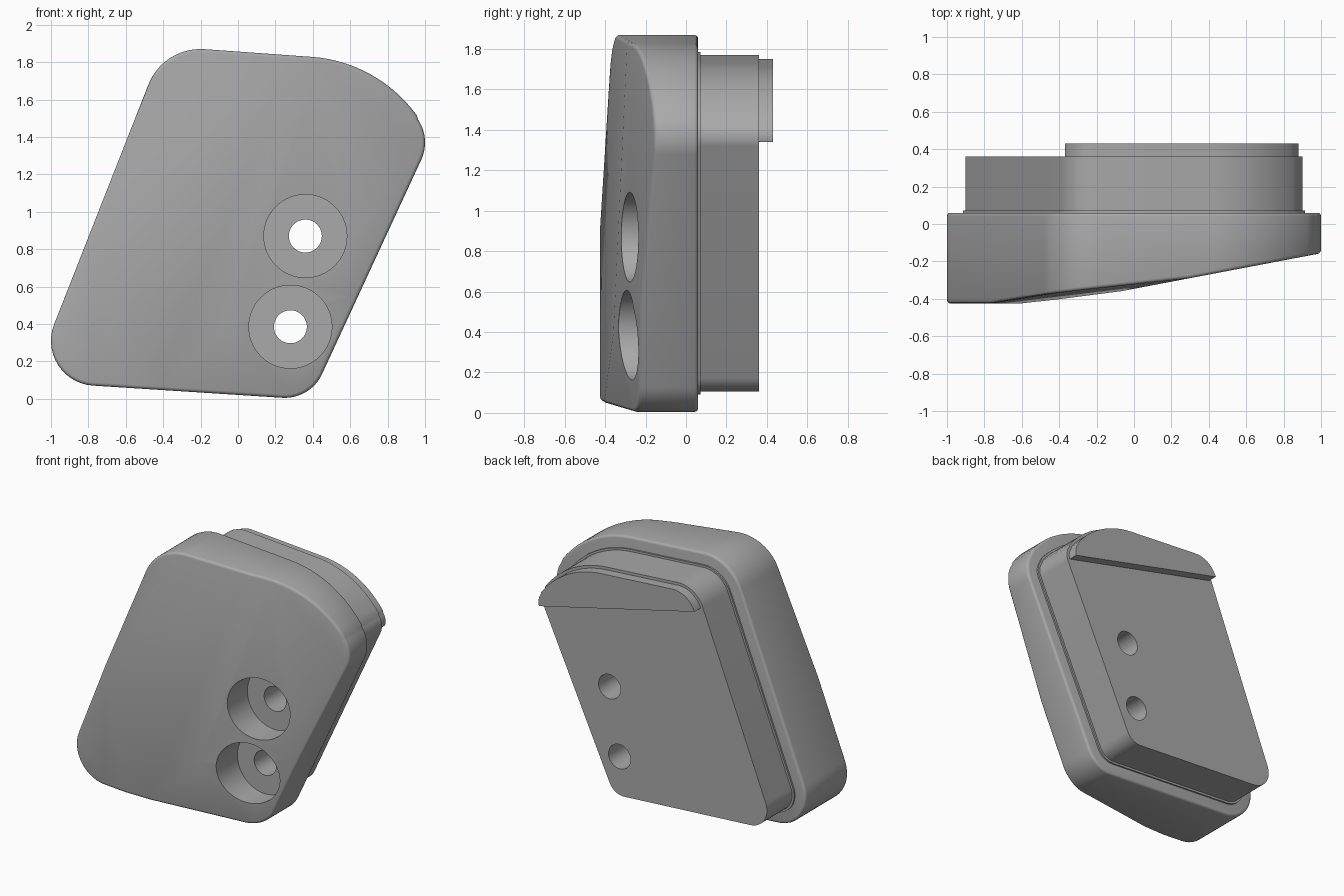
import bpy, bmesh
from math import cos, sin, radians, pi
from mathutils import Vector

cube = bpy.data.objects.get("Cube")
if cube:
    bpy.data.objects.remove(cube)

grey = bpy.data.materials.new("plain_grey")
grey.use_nodes = True
GREY = (0.4, 0.4, 0.4, 1)
grey.diffuse_color = GREY
grey.node_tree.nodes["Principled BSDF"].inputs["Base Color"].default_value = GREY

# Rounded outline: centre x, centre z, radius, start and end angle
ARCS = [
    (-0.76, 0.31, 0.24, 159, 266),
    (0.25, 0.225, 0.22, 267, 334),
    (0.78, 1.37, 0.22, 335, 394),
    (0.34, 1.07, 0.76, 36, 86),
    (-0.2, 1.57, 0.30, 86, 159),
]
STEPS = 14
BACK = 0.06


def outline(inset):
    pts = []
    for cx, cz, r, a0, a1 in ARCS:
        for i in range(STEPS + 1):
            a = radians(a0 + (a1 - a0) * i / STEPS)
            pts.append((cx + (r - inset) * cos(a), cz + (r - inset) * sin(a)))
    return pts


def slab(name, inset, y0, y1, cuts=()):
    """Extrude the inset outline along y, then trim it by planes (point, outward normal)."""
    bm = bmesh.new()
    face = bm.faces.new([bm.verts.new((x, y0, z)) for x, z in outline(inset)])
    ext = bmesh.ops.extrude_face_region(bm, geom=[face])["geom"]
    new = [v for v in ext if isinstance(v, bmesh.types.BMVert)]
    bmesh.ops.translate(bm, verts=new, vec=(0, y1 - y0, 0))
    bmesh.ops.remove_doubles(bm, verts=bm.verts, dist=0.002)
    for point, normal in cuts:
        res = bmesh.ops.bisect_plane(bm, geom=bm.verts[:] + bm.edges[:] + bm.faces[:],
                                     plane_co=point, plane_no=normal, clear_outer=True)
        rim = [e for e in res["geom_cut"] if isinstance(e, bmesh.types.BMEdge)]
        bmesh.ops.contextual_create(bm, geom=rim)
    bmesh.ops.remove_doubles(bm, verts=bm.verts, dist=0.002)
    bmesh.ops.recalc_face_normals(bm, faces=bm.faces)
    mesh = bpy.data.meshes.new(name)
    bm.to_mesh(mesh)
    bm.free()
    mesh.materials.append(grey)
    obj = bpy.data.objects.new(name, mesh)
    bpy.context.collection.objects.link(obj)
    return obj


def apply(obj, mod):
    with bpy.context.temp_override(object=obj, active_object=obj, selected_objects=[obj]):
        bpy.ops.object.modifier_apply(modifier=mod.name)


def bevel(obj, width):
    mod = obj.modifiers.new("soft_edge", 'BEVEL')
    mod.width = width
    mod.segments = 3
    mod.limit_method = 'ANGLE'
    mod.angle_limit = radians(45)
    mod.use_clamp_overlap = False
    apply(obj, mod)


def drill(obj, x, z, radius, y0, y1):
    bpy.ops.mesh.primitive_cylinder_add(vertices=64, radius=radius, depth=y1 - y0,
                                        location=(x, (y0 + y1) / 2, z), rotation=(pi / 2, 0, 0))
    cutter = bpy.context.object
    cutter.data.materials.append(grey)
    cutter.hide_render = True
    mod = obj.modifiers.new("hole", 'BOOLEAN')
    mod.operation = 'DIFFERENCE'
    mod.solver = 'EXACT'
    mod.object = cutter
    apply(obj, mod)
    bpy.data.objects.remove(cutter)


def front_plane(x, y, z, bx, bz):
    """Trim plane through a point, with y rising by bx along x and bz along z."""
    return Vector((x, y, z)), Vector((bx, -1, bz))


# Body with a gently faceted, slanted front
body = slab("body", 0, -0.6, BACK, [
    front_plane(0, -0.425, 0, 0, 0),
    front_plane(0.06, -0.335, 0.9, 0.11, 0.02),
    front_plane(0.06, -0.335, 0.9, 0.19, 0),
    front_plane(0.05, -0.335, 0.4, 0.209, -0.083),
])
bevel(body, 0.018)

# Inset plug on the back
plug = slab("back_plug", 0.10, BACK - 0.03, 0.36)

# Thin foot where the plug meets the body
foot = slab("plug_foot", 0.085, BACK - 0.03, BACK + 0.012)

# Raised lip across the top of the plug
lip = slab("top_lip", 0.12, 0.35, 0.43, [(Vector((-0.4, 0, 1.64)), Vector((-0.3, 0, -1.28)))])

# Counterbored screw holes
for x, z in [(0.36, 0.87), (0.28, 0.385)]:
    drill(body, x, z, 0.222, -0.7, -0.09)
    for part in (body, plug, foot):
        drill(part, x, z, 0.088, -0.7, 0.6)

# Smooth the rounded sides, keep the edges sharp
for part in (body, plug, foot, lip):
    bpy.ops.object.select_all(action='DESELECT')
    part.select_set(True)
    bpy.context.view_layer.objects.active = part
    bpy.ops.object.shade_smooth_by_angle(angle=radians(32))
